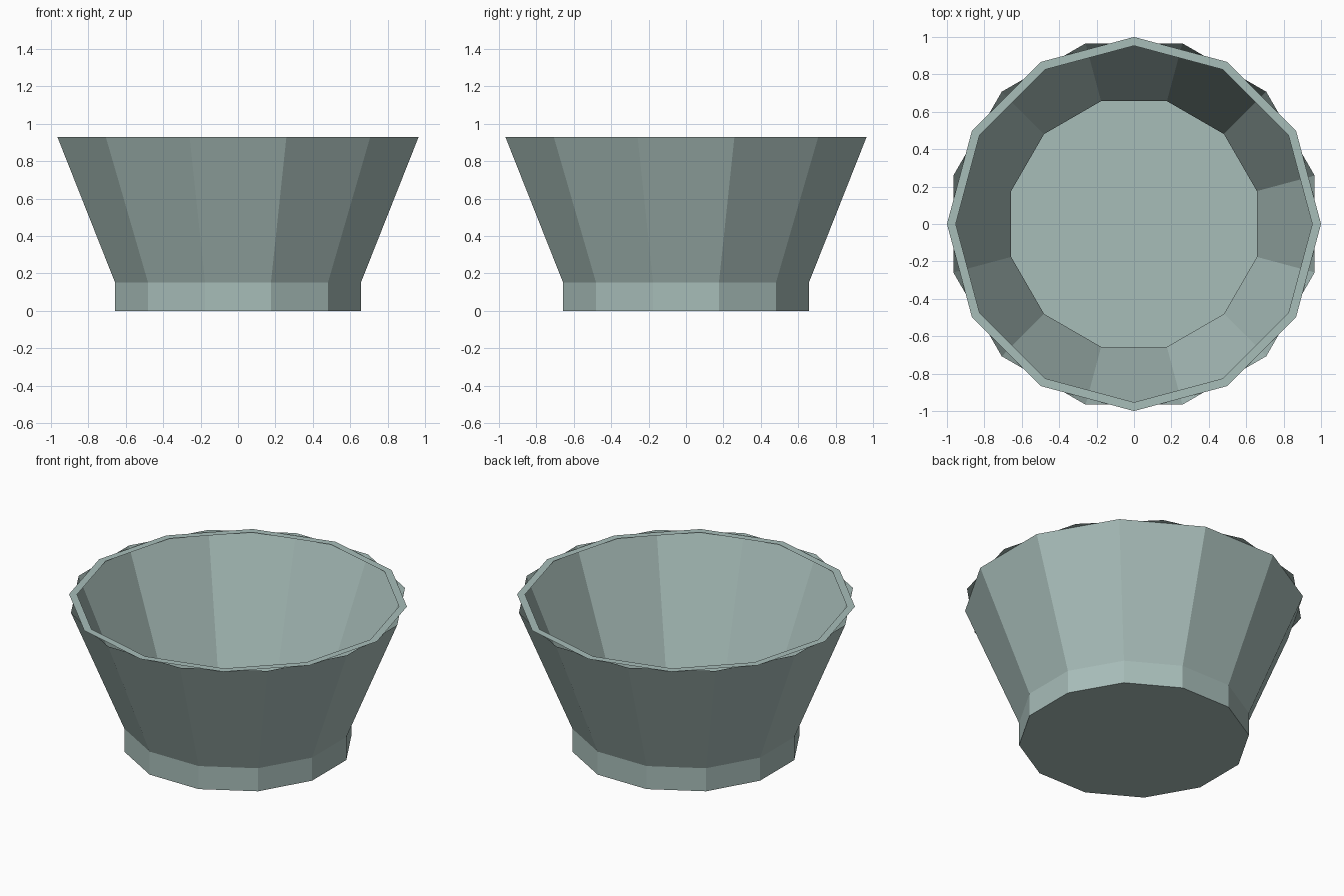
import bpy
import bmesh
from math import cos, sin, pi

SIDES = 12

cube = bpy.data.objects.get("Cube")
if cube:
    bpy.data.objects.remove(cube, do_unlink=True)

mat = bpy.data.materials.new("pale grey green")
mat.use_nodes = True
colour = (0.39, 0.51, 0.485, 1.0)
mat.diffuse_color = colour
mat.node_tree.nodes["Principled BSDF"].inputs["Base Color"].default_value = colour


def ring(bm, radius, z, turn):
    """One polygon ring of vertices, turned by a fraction of a side."""
    angles = [2 * pi * (i + turn) / SIDES for i in range(SIDES)]
    return [bm.verts.new((radius * cos(a), radius * sin(a), z)) for a in angles]


def faceted_part(name, profile, turn, floor=False):
    """Join rings of (radius, z) into a flat-shaded band, with an optional floor."""
    bm = bmesh.new()
    rings = [ring(bm, r, z, turn) for r, z in profile]
    for low, high in zip(rings, rings[1:]):
        for i in range(SIDES):
            j = (i + 1) % SIDES
            bm.faces.new((low[i], low[j], high[j], high[i]))
    if floor:
        bm.faces.new(rings[0][::-1])
    mesh = bpy.data.meshes.new(name)
    bm.to_mesh(mesh)
    bm.free()
    mesh.materials.append(mat)
    obj = bpy.data.objects.new(name, mesh)
    bpy.context.collection.objects.link(obj)
    return obj


# Thin-walled bowl: closed floor, upright foot, flared side
faceted_part("bowl", [(0.68, 0), (0.68, 0.15), (1.0, 0.93)], 0.5, floor=True)

# Flat rim, turned half a side against the bowl, facing up
faceted_part("rim", [(1.0, 0.93), (0.953, 0.93)], 0)
